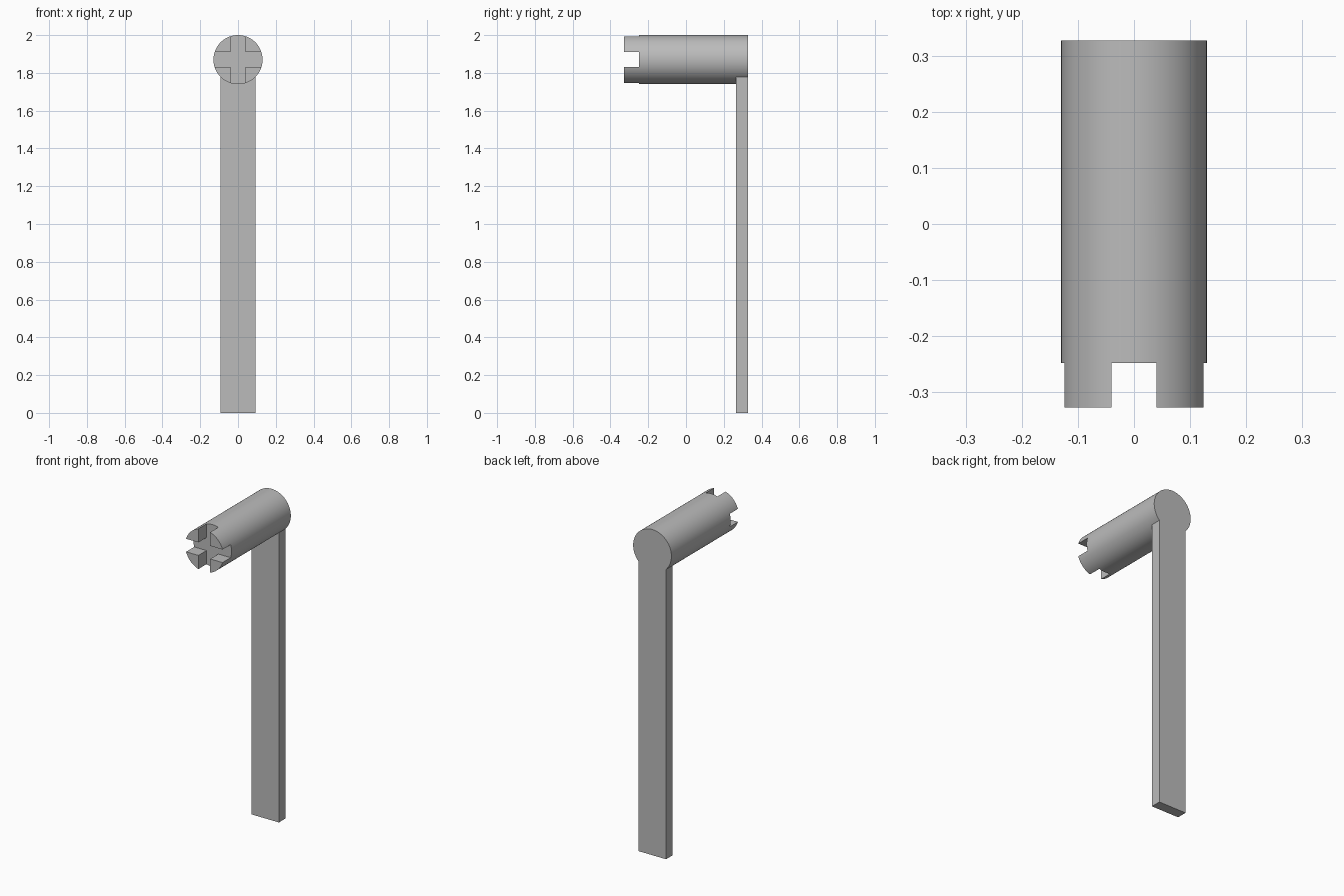
import bpy
import math

old = bpy.data.objects.get("Cube")
if old:
    bpy.data.objects.remove(old, do_unlink=True)

RADIUS, AXIS_Z = 0.13, 1.87
FRONT, BACK = -0.327, 0.327
SLOT_FLOOR, SLOT_WIDTH = -0.248, 0.08
ARM_WIDTH, ARM_FRONT = 0.186, 0.264

grey = bpy.data.materials.new("plain grey")
grey.use_nodes = True
colour = (0.5, 0.5, 0.5, 1)
grey.diffuse_color = colour
grey.node_tree.nodes["Principled BSDF"].inputs["Base Color"].default_value = colour


def box(name, low, high):
    """Axis-aligned box between two corners."""
    centre = [(a + b) / 2 for a, b in zip(low, high)]
    bpy.ops.mesh.primitive_cube_add(size=1, location=centre)
    ob = bpy.context.object
    ob.name = name
    ob.scale = [b - a for a, b in zip(low, high)]
    bpy.ops.object.transform_apply(location=False, rotation=False, scale=True)
    ob.data.materials.append(grey)
    return ob


def combine(target, tool, operation):
    """Apply a boolean and discard the tool."""
    mod = target.modifiers.new(operation.title(), 'BOOLEAN')
    mod.operation = operation
    mod.solver = 'EXACT'
    mod.object = tool
    bpy.context.view_layer.objects.active = target
    bpy.ops.object.modifier_apply(modifier=mod.name)
    bpy.data.objects.remove(tool, do_unlink=True)


# Round shaft lying front to back
bpy.ops.mesh.primitive_cylinder_add(
    vertices=96, radius=RADIUS, depth=BACK - FRONT,
    location=(0, 0, AXIS_Z), rotation=(math.pi / 2, 0, 0))
handle = bpy.context.object
handle.name = "crank_handle"
bpy.ops.object.transform_apply(location=False, rotation=True, scale=False)
handle.data.materials.append(grey)

# Crossed slots leave four prongs on the front end
half, reach = SLOT_WIDTH / 2, RADIUS * 1.5
for wide, tall in ((half, reach), (reach, half)):
    slot = box("slot_cutter", (-wide, FRONT - 0.1, AXIS_Z - tall),
               (wide, SLOT_FLOOR, AXIS_Z + tall))
    combine(handle, slot, 'DIFFERENCE')

# Flat arm hanging from the back end, flush with the shaft's end
arm = box("flat_arm", (-ARM_WIDTH / 2, ARM_FRONT, 0),
          (ARM_WIDTH / 2, BACK, AXIS_Z))
combine(handle, arm, 'UNION')

bpy.ops.object.select_all(action='DESELECT')
handle.select_set(True)
bpy.context.view_layer.objects.active = handle
bpy.ops.object.shade_smooth_by_angle(angle=math.radians(30))
